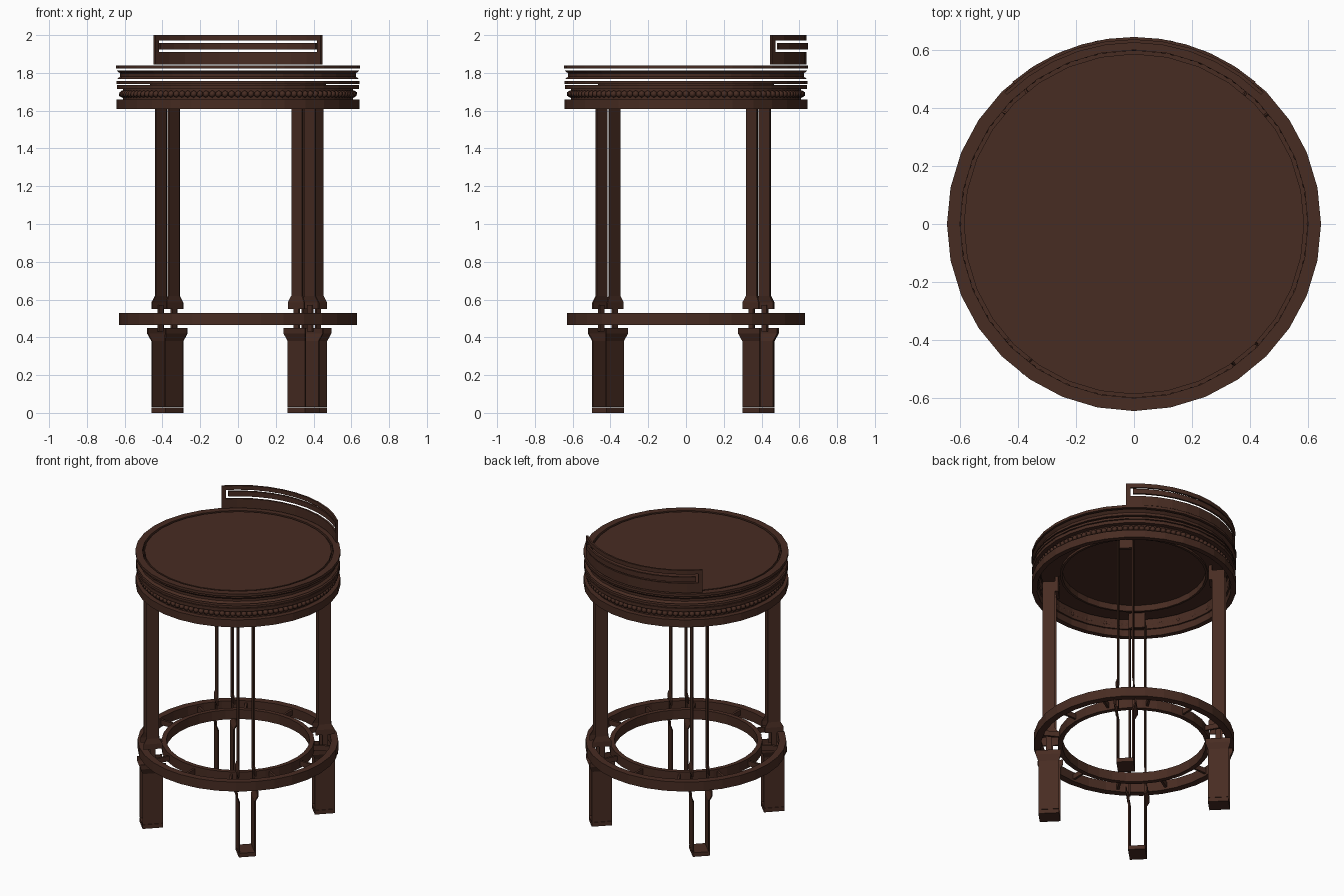
import bpy, bmesh, math

if "Cube" in bpy.data.objects:
    bpy.data.objects.remove(bpy.data.objects["Cube"])

wood = bpy.data.materials.new("dark brown wood")
wood.diffuse_color = (0.064, 0.025, 0.016, 1)
wood.use_nodes = True
wood.node_tree.nodes["Principled BSDF"].inputs["Base Color"].default_value = wood.diffuse_color
N = 32


def finish(bm, name, smooth=False):
    bmesh.ops.recalc_face_normals(bm, faces=bm.faces)
    me = bpy.data.meshes.new(name)
    bm.to_mesh(me)
    bm.free()
    me.materials.append(wood)
    ob = bpy.data.objects.new(name, me)
    bpy.context.collection.objects.link(ob)
    if smooth:
        for p in me.polygons:
            p.use_smooth = True
    return ob


def lathe(bm, profile, a0=0.0, a1=360.0, n=N):
    """Sweep a closed (r, z) profile about z between two angles."""
    full = abs(a1 - a0) >= 360
    cols = []
    for i in range(n if full else n + 1):
        a = math.radians(a0 + (a1 - a0) * i / n)
        cols.append([bm.verts.new((r * math.cos(a), r * math.sin(a), z)) for r, z in profile])
    k = len(profile)
    for i in range(n):
        p, q = cols[i], cols[(i + 1) % len(cols)]
        for j in range(k):
            bm.faces.new((p[j], q[j], q[(j + 1) % k], p[(j + 1) % k]))
    if not full:
        bm.faces.new(cols[0])
        bm.faces.new(cols[-1])


def rect(r0, r1, z0, z1):
    return [(r0, z0), (r1, z0), (r1, z1), (r0, z1)]


def ring(name, profile):
    bm = bmesh.new()
    lathe(bm, profile)
    return finish(bm, name)


def disc(name, r, z0, z1):
    bm = bmesh.new()
    bmesh.ops.create_cone(bm, cap_ends=True, segments=N, radius1=r, radius2=r, depth=z1 - z0)
    bmesh.ops.translate(bm, vec=(0, 0, (z0 + z1) / 2), verts=bm.verts)
    return finish(bm, name)


# seat top and the stacked rings around its edge
disc("seat_top", 0.587, 1.822, 1.838)
ring("seat_top_ring", rect(0.60, 0.645, 1.822, 1.84))
ring("seat_cove_ring", [(0.60, 1.768), (0.64, 1.768), (0.624, 1.78), (0.624, 1.797), (0.642, 1.812), (0.60, 1.812)])
ring("seat_thin_ring", rect(0.60, 0.642, 1.742, 1.757))
ring("seat_middle_ring", rect(0.60, 0.64, 1.715, 1.737))
ring("bead_backing", rect(0.60, 0.61, 1.655, 1.715))
ring("seat_lower_rim", rect(0.61, 0.643, 1.608, 1.66))

# row of beads
bm = bmesh.new()
for i in range(112):
    a = 2 * math.pi * i / 112
    res = bmesh.ops.create_icosphere(bm, subdivisions=1, radius=0.02)
    bmesh.ops.translate(bm, vec=(0.613 * math.cos(a), 0.613 * math.sin(a), 1.688), verts=res["verts"])
finish(bm, "seat_beads", True)

# underside of the seat: recessed disc, collar and flange
disc("seat_under_plate", 0.455, 1.742, 1.752)
ring("seat_under_collar", rect(0.45, 0.465, 1.70, 1.752))
ring("seat_under_flange", rect(0.465, 0.585, 1.715, 1.725))

# low curved backrest: slotted frame and a bar floating in the slot
bm = bmesh.new()
lathe(bm, rect(0.625, 0.637, 1.845, 1.91), 45.5, 134.5, 10)
lathe(bm, rect(0.625, 0.637, 1.972, 2.0), 45.5, 134.5, 10)
lathe(bm, rect(0.625, 0.637, 1.91, 1.972), 45.5, 48, 1)
lathe(bm, rect(0.625, 0.637, 1.91, 1.972), 132, 134.5, 1)
finish(bm, "backrest_frame")
bm = bmesh.new()
lathe(bm, rect(0.632, 0.645, 1.923, 1.957), 49.5, 130.5, 10)
finish(bm, "backrest_bar")

# footrest: two concentric rings joined by short spokes
ring("footrest_outer_ring", rect(0.585, 0.63, 0.465, 0.53))
ring("footrest_inner_ring", rect(0.45, 0.48, 0.465, 0.53))
bm = bmesh.new()
for i in range(12):
    c = i * 30
    lathe(bm, rect(0.475, 0.59, 0.48, 0.515), c - 0.8, c + 0.8, 1)
finish(bm, "footrest_spokes")


# legs: pairs of parallel plates, open towards the inside and outside
def plates(bm, levels, t=0.008):
    for s in (-1, 1):
        rows = []
        for z, hw, off in levels:
            rows.append([bm.verts.new((x, s * y, z)) for x, y in
                         ((-hw, off), (hw, off), (hw, off - t), (-hw, off - t))])
        for p, q in zip(rows, rows[1:]):
            for j in range(4):
                bm.faces.new((p[j], p[(j + 1) % 4], q[(j + 1) % 4], q[j]))
        bm.faces.new(rows[0])
        bm.faces.new(rows[-1])


def box(bm, sx, sy, z0, z1, cx=0.0, cy=0.0):
    res = bmesh.ops.create_cube(bm, size=1)
    for v in res["verts"]:
        v.co = (cx + v.co.x * sx, cy + v.co.y * sy, (z0 + z1) / 2 + v.co.z * (z1 - z0))


LEGS = {"front_left": (-0.375, -0.413, 225), "front_right": (0.347, -0.413, 315),
        "back_left": (-0.373, 0.385, 135), "back_right": (0.388, 0.382, 45)}
for name, (x, y, ang) in LEGS.items():
    parts = {p: bmesh.new() for p in ("upper_leg", "foot", "foot_base", "leg_joint", "leg_top_block")}
    plates(parts["upper_leg"], [(0.55, 0.06, 0.058), (0.585, 0.06, 0.058), (0.62, 0.04, 0.052), (1.68, 0.04, 0.052)])
    plates(parts["foot"], [(0.03, 0.065, 0.054), (0.38, 0.065, 0.054), (0.42, 0.08, 0.07), (0.45, 0.08, 0.07)])
    box(parts["foot_base"], 0.13, 0.108, 0.0, 0.028)
    for s in (-1, 1):
        box(parts["leg_joint"], 0.035, 0.012, 0.43, 0.57, 0, s * 0.05)
    box(parts["leg_top_block"], 0.02, 0.104, 1.61, 1.715, -0.05)
    for part, bm in parts.items():
        ob = finish(bm, name + "_" + part)
        ob.location = (x, y, 0)
        ob.rotation_euler = (0, 0, math.radians(ang))
